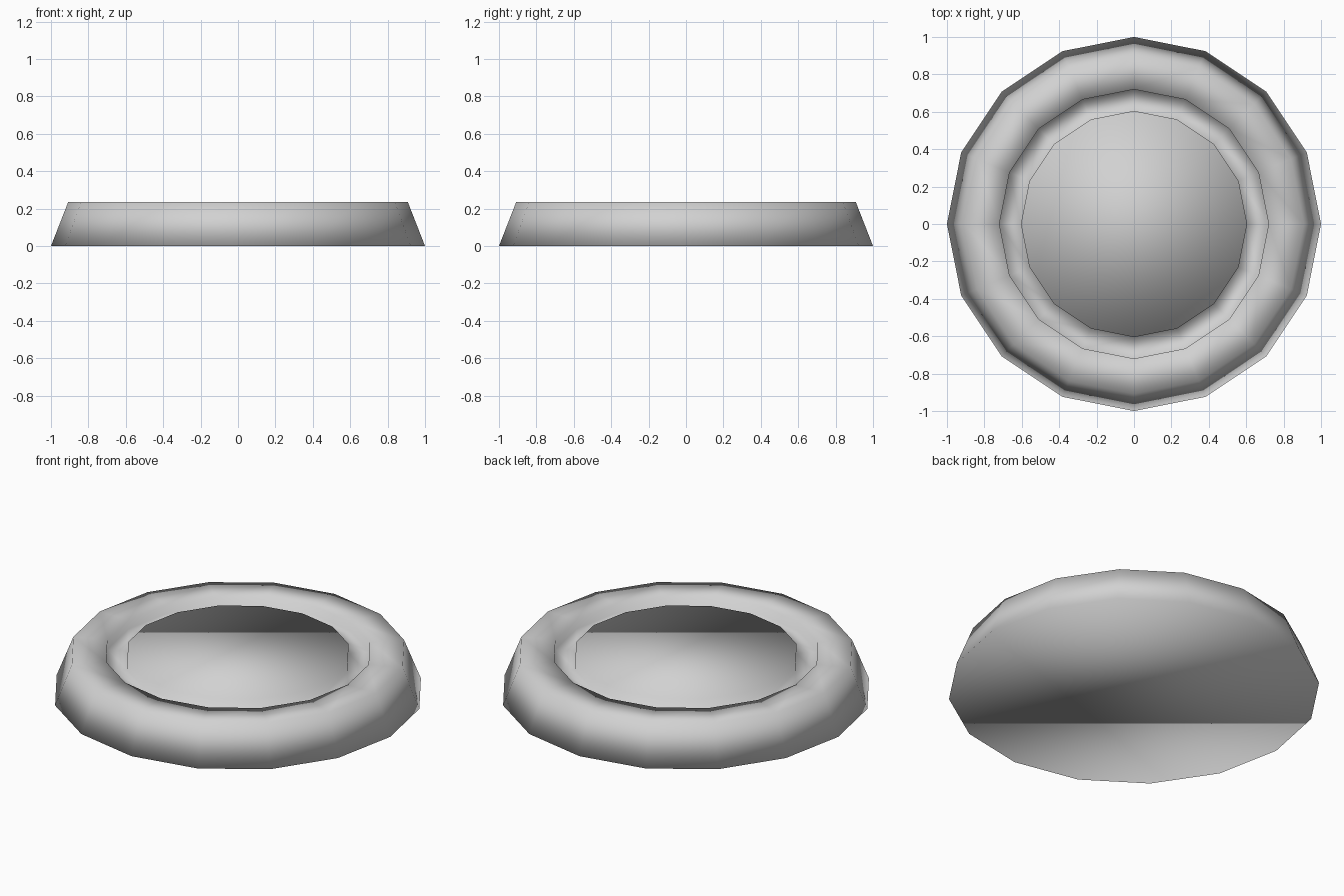
import bpy
import bmesh
from math import cos, sin, tau

cube = bpy.data.objects.get("Cube")
if cube:
    bpy.data.objects.remove(cube, do_unlink=True)

SIDES = 16

# Plain grey for the whole piece
grey = bpy.data.materials.new("light grey")
grey.use_nodes = True
colour = (0.64, 0.64, 0.64, 1)
grey.diffuse_color = colour
grey.node_tree.nodes["Principled BSDF"].inputs["Base Color"].default_value = colour


def lathe(name, profile):
    """Turn a (radius, height) profile into a closed, smooth faceted solid."""
    bm = bmesh.new()
    rings = [
        [bm.verts.new((r * cos(tau * i / SIDES), r * sin(tau * i / SIDES), z))
         for i in range(SIDES)]
        for r, z in profile
    ]
    for low, high in zip(rings, rings[1:]):
        for i in range(SIDES):
            j = (i + 1) % SIDES
            bm.faces.new((low[i], low[j], high[j], high[i]))
    bm.faces.new(rings[0][::-1])
    bm.faces.new(rings[-1])
    for face in bm.faces:
        face.smooth = True
    bmesh.ops.recalc_face_normals(bm, faces=bm.faces)
    mesh = bpy.data.meshes.new(name)
    bm.to_mesh(mesh)
    bm.free()
    mesh.materials.append(grey)
    obj = bpy.data.objects.new(name, mesh)
    bpy.context.collection.objects.link(obj)
    return obj


# Sloped outer wall, flat rim, straight-sided groove and central disc
TOP, GROOVE = 0.235, 0.18
lathe("grooved_round_base", [
    (1.0, 0.0),
    (0.908, TOP),
    (0.72, TOP),
    (0.72, GROOVE),
    (0.605, GROOVE),
    (0.605, TOP),
])
